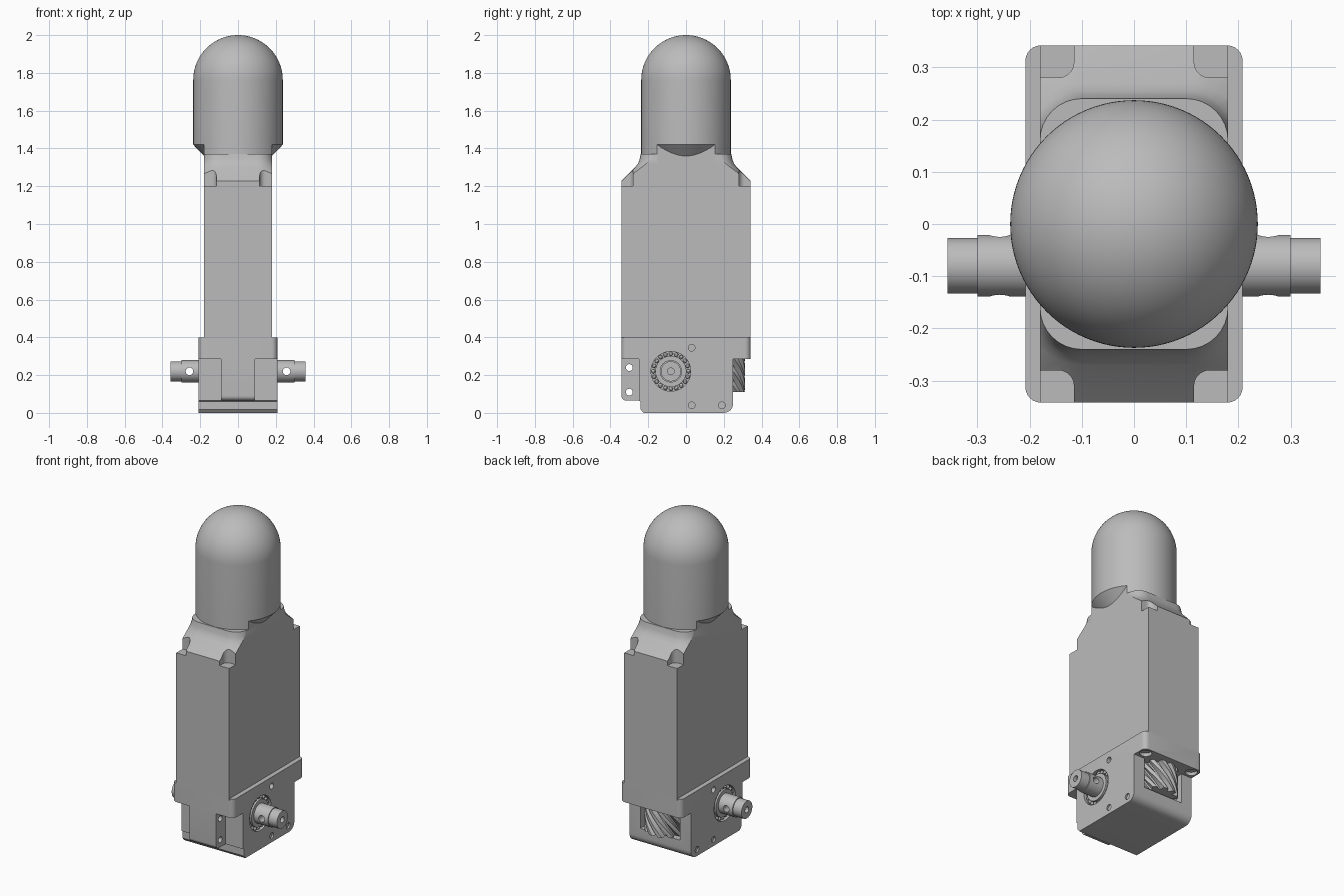
import bpy, bmesh, math
from mathutils import Matrix, Vector

old = bpy.data.objects.get("Cube")
if old:
    bpy.data.objects.remove(old, do_unlink=True)

metal = bpy.data.materials.new("grey metal")
metal.use_nodes = True
GREY = (0.5, 0.5, 0.5, 1)
metal.diffuse_color = GREY
metal.node_tree.nodes["Principled BSDF"].inputs["Base Color"].default_value = GREY


def finish(name, bm):
    bmesh.ops.recalc_face_normals(bm, faces=bm.faces)
    mesh = bpy.data.meshes.new(name)
    bm.to_mesh(mesh)
    bm.free()
    mesh.materials.append(metal)
    ob = bpy.data.objects.new(name, mesh)
    bpy.context.collection.objects.link(ob)
    return ob


def loft(name, rings):
    """Closed solid through rings of equal point count."""
    bm = bmesh.new()
    loops = [[bm.verts.new(p) for p in ring] for ring in rings]
    n = len(loops[0])
    for a, b in zip(loops, loops[1:]):
        for i in range(n):
            j = (i + 1) % n
            bm.faces.new((a[i], a[j], b[j], b[i]))
    bm.faces.new(loops[0][::-1])
    bm.faces.new(loops[-1])
    return finish(name, bm)


def box(name, lo, hi):
    ring = [(lo[0], lo[1]), (hi[0], lo[1]), (hi[0], hi[1]), (lo[0], hi[1])]
    return loft(name, [[(x, y, z) for x, y in ring] for z in (lo[2], hi[2])])


def turn(name, profile, origin, axis, steps=48):
    """Solid of revolution; profile is (distance along axis, radius)."""
    rot = Vector((0, 0, 1)).rotation_difference(Vector(axis)).to_matrix().to_4x4()
    place = Matrix.Translation(origin) @ rot
    rings = []
    for h, r in profile:
        rings.append([place @ Vector((r * math.cos(a), r * math.sin(a), h))
                      for a in (math.tau * i / steps for i in range(steps))])
    return loft(name, rings)


def rod(name, centre, axis, radius, length, steps=32):
    return turn(name, [(-length / 2, radius), (length / 2, radius)], centre, axis, steps)


def arc(cx, cy, r, start, end, n=8):
    return [(cx + r * math.cos(math.radians(start + (end - start) * i / n)),
             cy + r * math.sin(math.radians(start + (end - start) * i / n)))
            for i in range(n + 1)]


def rounded(hx, hy, r):
    return (arc(hx - r, hy - r, r, 0, 90) + arc(r - hx, hy - r, r, 90, 180)
            + arc(r - hx, r - hy, r, 180, 270) + arc(hx - r, r - hy, r, 270, 360))


def combine(ob, tools, operation="DIFFERENCE"):
    for t in tools:
        mod = ob.modifiers.new("cut", "BOOLEAN")
        mod.operation, mod.object, mod.solver = operation, t, "EXACT"
    bpy.context.view_layer.update()
    mesh = bpy.data.meshes.new_from_object(
        ob.evaluated_get(bpy.context.evaluated_depsgraph_get()))
    ob.modifiers.clear()
    ob.data = mesh
    for t in tools:
        bpy.data.objects.remove(t, do_unlink=True)


W, D = 0.18, 0.342            # housing half width and half depth
SIDES = (-1, 1)
parts = []

# Domed motor cap with a chamfered lower rim
R = 0.237
dome = [(z, r) for r, z in arc(0, 1.763, R, 0, 89, 20)]
parts.append(turn("domed_cap", [(1.36, W), (1.42, R)] + dome, (0, 0, 0), (0, 0, 1), 96))

# Neck filling the cap down to the shoulders
neck = rod("neck", (0, 0, 1.355), (0, 0, 1), R, 0.13, 96)
combine(neck, [box("neck_limit", (-W, -1, 1), (W, 1, 2))], "INTERSECT")
parts.append(neck)

# Housing with swept concave shoulders, clipped to a rectangular column
shoulder = [(0.16, 1.17), (0.03, 1.3), (0.015, 1.319), (0.006, 1.34), (0, 1.37)]
rings = []
for off, z in [(0.16, 0.39)] + shoulder:
    rings.append([(x, y, z) for x, y in rounded(W + off, 0.24 + off, 0.08 + off)])
housing = loft("housing", rings)
combine(housing, [box("column_limit", (-W, -D, 0.3), (W, D, 2))], "INTERSECT")
pockets = []
for sx in SIDES:
    for sy in SIDES:
        ring = rounded(0.065, 0.062, 0.03)
        pockets.append(loft("pocket", [[(x + sx * W, y + sy * D, z) for x, y in ring]
                                       for z in (1.2, 1.4)]))
combine(housing, pockets)
parts.append(housing)

# Gearbox: side profile extruded across, with rounded flange corners
BW = 0.208
profile = [(-D, 0.285), (-D, 0.4), (D, 0.4), (D, 0.285), (0.25, 0.285)]
profile += arc(0.2, 0.05, 0.05, 0, -90)
profile += [(-0.225, 0), (-0.24, 0.018), (-0.24, 0.06), (-0.25, 0.065), (-0.25, 0.285)]
gearbox = loft("gearbox", [[(x, y, z) for y, z in profile] for x in (-BW, BW)])
bm = bmesh.new()
bm.from_mesh(gearbox.data)
corners = [e for e in bm.edges
           if all(abs(v.co.y) > 0.3 for v in e.verts)
           and abs(e.verts[0].co.z - e.verts[1].co.z) > 0.05]
bmesh.ops.bevel(bm, geom=corners, offset=0.03, segments=6, affect="EDGES", profile=0.5)
bm.to_mesh(gearbox.data)
bm.free()

SY, SZ = -0.08, 0.22          # output shaft position
cuts = [box("window", (-0.135, 0.04, 0.1), (0.135, 0.4, 0.285))]
for s in SIDES:
    cuts.append(rod("bearing_seat", (s * BW, SY, SZ), (1, 0, 0), 0.105, 0.05, 48))
    for y, z, depth in ((0.03, 0.345, 0.08), (0.03, 0.04, 0.02), (0.19, 0.04, 0.02)):
        cuts.append(rod("screw_hole", (s * BW, y, z), (1, 0, 0), 0.018, depth, 20))
    cuts.append(rod("flange_hole", (s * 0.165, 0.298, 0.285), (0, 0, 1), 0.034, 0.04, 24))
combine(gearbox, cuts)
parts.append(gearbox)

# Front mounting tab with two cross holes
tab_outline = arc(-D + 0.025, 0.09, 0.025, 180, 270) + [(-0.235, 0.065), (-0.235, 0.3), (-D, 0.3)]
tab = loft("mounting_tab", [[(x, y, z) for y, z in tab_outline] for x in (-0.09, 0.09)])
combine(tab, [rod("tab_hole", (0, -0.3, z), (1, 0, 0), 0.018, 0.4, 24) for z in (0.11, 0.24)])
parts.append(tab)

# Stepped output shaft with pin holes and centre holes
shaft = turn("output_shaft", [(-0.357, 0.053), (-0.3, 0.053), (-0.3, 0.059),
                              (0.3, 0.059), (0.3, 0.053), (0.357, 0.053)],
             (0, SY, SZ), (1, 0, 0))
holes = []
for s in SIDES:
    holes.append(rod("pin_hole", (s * 0.257, SY, SZ), (0, 1, 0), 0.02, 0.3, 24))
    holes.append(rod("centre_hole", (s * 0.357, SY, SZ), (1, 0, 0), 0.018, 0.04, 20))
combine(shaft, holes)
parts.append(shaft)

# Bearings: inner race and a ring of balls on each side
for s in SIDES:
    side = "left" if s > 0 else "right"
    parts.append(rod(side + "_bearing_race", (s * 0.192, SY, SZ), (1, 0, 0), 0.082, 0.026, 48))
    bm = bmesh.new()
    for i in range(20):
        a = math.tau * i / 20
        spot = (s * 0.19, SY + 0.093 * math.cos(a), SZ + 0.093 * math.sin(a))
        bmesh.ops.create_uvsphere(bm, u_segments=10, v_segments=6, radius=0.011,
                                  matrix=Matrix.Translation(spot))
    parts.append(finish(side + "_bearing_balls", bm))

# Helical worm showing through the rear window
TEETH, LAYERS = 12, 14
rings = []
for k in range(LAYERS + 1):
    t = k / LAYERS
    ring = []
    for i in range(TEETH):
        for f, r in ((0, 0.095), (0.2, 0.095), (0.4, 0.122), (0.8, 0.122)):
            a = math.tau * (i + f) / TEETH - 1.2 * t
            ring.append((r * math.cos(a), 0.19 + r * math.sin(a), 0.11 + 0.174 * t))
    rings.append(ring)
parts.append(loft("worm_gear", rings))

# Smooth curved faces, keep hard edges
bpy.ops.object.select_all(action="DESELECT")
for ob in parts:
    ob.select_set(True)
bpy.context.view_layer.objects.active = parts[0]
bpy.ops.object.shade_smooth_by_angle(angle=math.radians(30))
